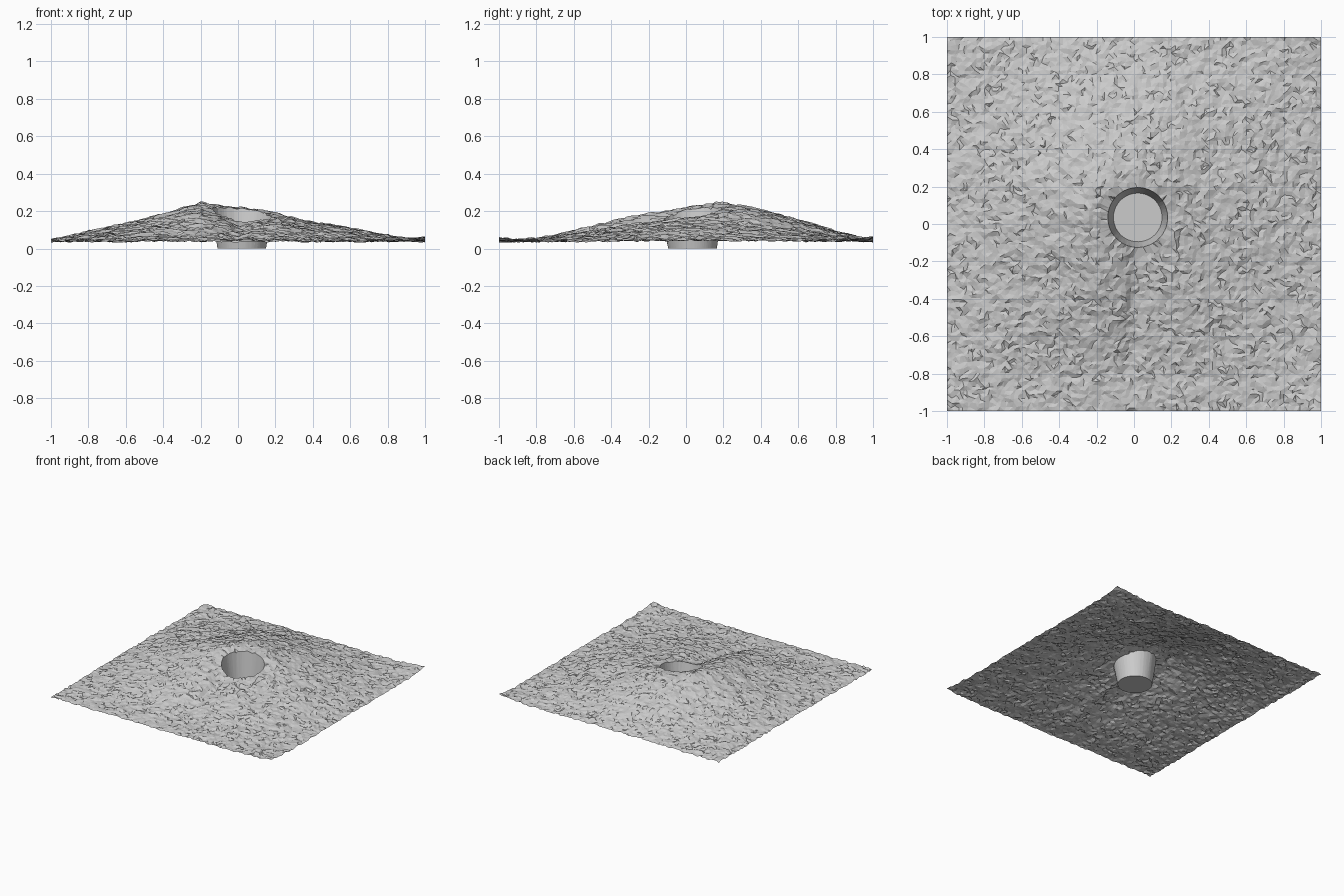
import bpy, bmesh, math, random
from mathutils import Vector, noise

if "Cube" in bpy.data.objects:
    bpy.data.objects.remove(bpy.data.objects["Cube"])

random.seed(4)
N = 90                        # terrain cells per side
CX, CY = 0.02, 0.035          # pit centre
R_TOP, R_BOT = 0.16, 0.13

# hill silhouettes, sampled every 0.2 units from -1 to 1
FRONT = [0.04, 0.09, 0.13, 0.178, 0.245, 0.238, 0.203, 0.137, 0.105, 0.065, 0.04]
SIDE = [0.035, 0.052, 0.10, 0.155, 0.20, 0.243, 0.253, 0.208, 0.155, 0.09, 0.04]


def sample(profile, t):
    f = min(max((t + 1) * 5, 0), 9.9999)
    i = int(f)
    k = f - i
    return profile[i] * (1 - k) + profile[i + 1] * k


def smooth(a, b, t):
    k = min(max((t - a) / (b - a), 0), 1)
    return k * k * (3 - 2 * k)


def height(x, y):
    # broad hill
    h = (sample(FRONT, x) - 0.035) * (sample(SIDE, y) - 0.035) / 0.215
    # valley opening to the front from the pit
    h *= 1 - 0.33 * math.exp(-((x - 0.06) / 0.22) ** 2) * (1 - smooth(-0.05, 0.4, y))
    # narrow channel running to the front edge
    xc = -0.015 - 0.02 * smooth(-0.2, -0.7, y)
    front = 1 - smooth(-0.2, -0.05, y)
    h -= front * 0.022 * math.exp(-((x - xc - 0.02) / 0.05) ** 2) * smooth(-1.1, -0.5, y)
    # raised right-hand corners and rocky unevenness
    if x > 0:
        h += 0.025 * x ** 8 * y ** 8
    p = Vector((x, y, 0))
    h += 0.012 * noise.noise(p * 5) * (1 - 0.6 * max(abs(x), abs(y)))
    h += 0.008 * noise.noise(p * 13 + Vector((7, 3, 1)))
    return 0.038 + h + random.uniform(-0.006, 0.006)


# terrain sheet with slightly scattered points
bm = bmesh.new()
bmesh.ops.create_grid(bm, x_segments=N, y_segments=N, size=1)
j = 0.3 * 2 / N
for v in bm.verts:
    if abs(v.co.x) < 0.999:
        v.co.x += random.uniform(-j, j)
    if abs(v.co.y) < 0.999:
        v.co.y += random.uniform(-j, j)

# round opening for the pit
hole = [v for v in bm.verts if math.hypot(v.co.x - CX, v.co.y - CY) < R_TOP + 0.004]
bmesh.ops.delete(bm, geom=hole, context='VERTS')
rim = [e for e in bm.edges if e.is_boundary and
       all(math.hypot(v.co.x - CX, v.co.y - CY) < 0.3 for v in e.verts)]
for v in {v for e in rim for v in e.verts}:
    a = math.atan2(v.co.y - CY, v.co.x - CX)
    v.co.x, v.co.y = CX + R_TOP * math.cos(a), CY + R_TOP * math.sin(a)
for v in bm.verts:
    v.co.z = height(v.co.x, v.co.y)

# tapered pit wall and flat floor
geom = bmesh.ops.extrude_edge_only(bm, edges=rim)["geom"]
k = R_BOT / R_TOP
for v in [g for g in geom if isinstance(g, bmesh.types.BMVert)]:
    v.co = (CX + (v.co.x - CX) * k, CY + (v.co.y - CY) * k, 0)
floor_edges = [g for g in geom if isinstance(g, bmesh.types.BMEdge) and g.is_boundary]
bmesh.ops.holes_fill(bm, edges=floor_edges, sides=0)

bmesh.ops.triangulate(bm, faces=bm.faces[:])
bmesh.ops.recalc_face_normals(bm, faces=bm.faces[:])
bm.normal_update()
if sum(f.normal.z for f in bm.faces) < 0:
    bmesh.ops.reverse_faces(bm, faces=bm.faces[:])
mesh = bpy.data.meshes.new("crater_terrain")
bm.to_mesh(mesh)
bm.free()
bpy.context.collection.objects.link(bpy.data.objects.new("crater_terrain", mesh))
